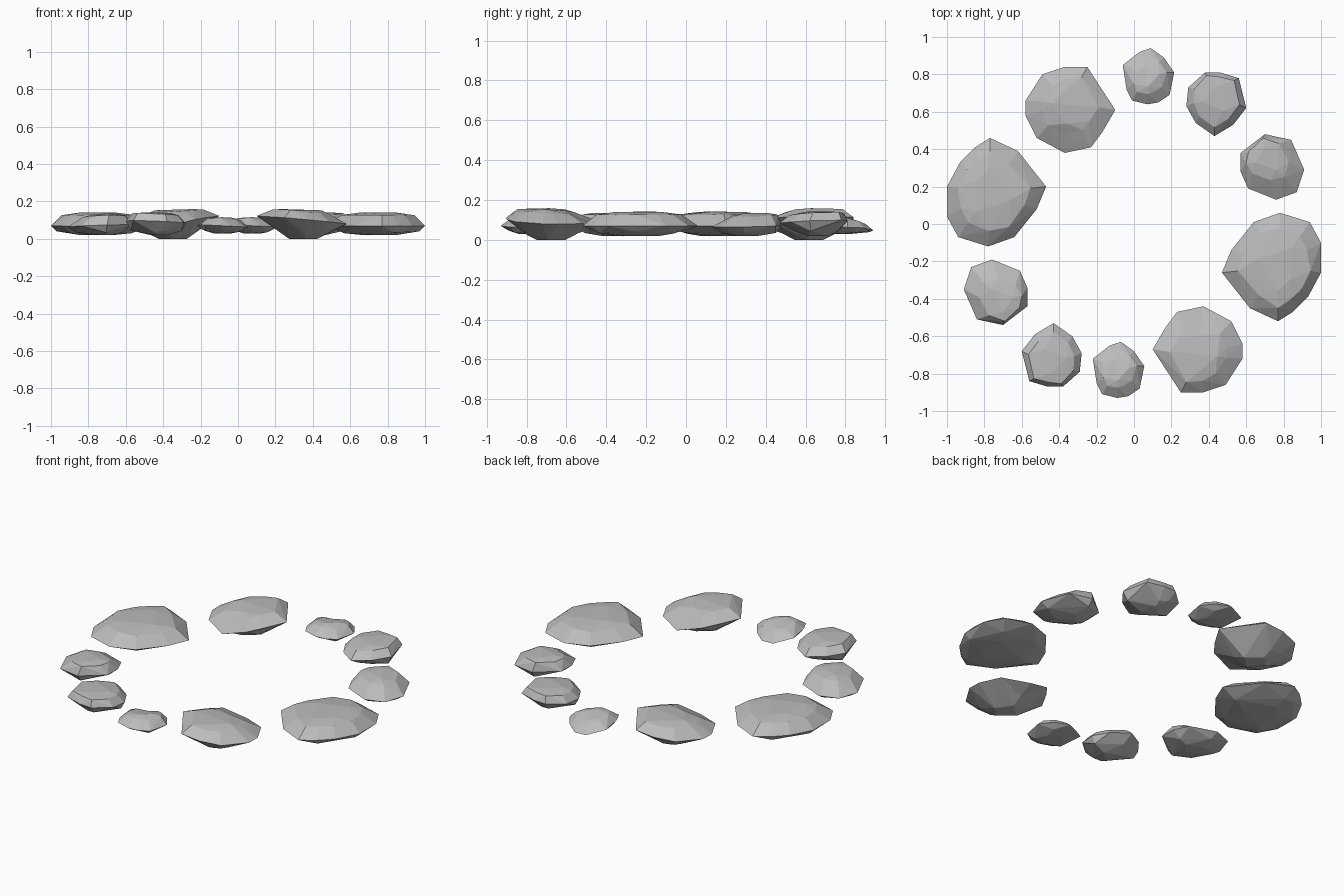
import bpy
import bmesh
import math
import random
from mathutils import Vector

if "Cube" in bpy.data.objects:
    bpy.data.objects.remove(bpy.data.objects["Cube"])

random.seed(7)
CM = 0.01  # outlines and heights are written in hundredths
NONE = Vector((0, 0))

# One plain stone colour
stone = bpy.data.materials.new("grey stone")
stone.use_nodes = True
stone_colour = (0.5, 0.5, 0.5, 1)
stone.diffuse_color = stone_colour
stone.node_tree.nodes["Principled BSDF"].inputs["Base Color"].default_value = stone_colour


def ring(bm, outline, shift, scale, height, tilt, wobble, step=1):
    """Add one scaled copy of the outline as a ring of points."""
    middle = sum(outline, Vector((0, 0))) / len(outline)
    for point in outline[::step]:
        reach = (point - middle) * scale * (1 + random.uniform(-wobble, wobble) * 2)
        spot = middle + shift + reach
        lift = tilt.dot(reach) + random.uniform(-wobble, wobble) * 6 * CM
        bm.verts.new((spot.x, spot.y, height + lift))


def make_stone(name, outline, bottom, waist, top, cap, shift, tilt,
               belly=0.72, dent=None, turn=math.pi, move=(0, -6)):
    """Wrap rings of points in a faceted hull, then place it and its opposite twin."""
    outline = [Vector(p) * CM for p in outline]
    bottom, waist, top = bottom * CM, waist * CM, top * CM
    shift, tilt, move = Vector(shift) * CM, Vector(tilt) * CM, Vector(move) * CM
    bm = bmesh.new()
    # underside, belly, widest edge, shoulder and cap
    ring(bm, outline, NONE, belly * 0.5, bottom, NONE, 0, 3)
    ring(bm, outline, NONE, belly, bottom + (waist - bottom) * 0.3, NONE, 0.1, 2)
    ring(bm, outline, NONE, 1, waist, tilt, 0)
    ring(bm, outline, shift, cap, waist + (top - waist) * 0.8, tilt, 0.04)
    ring(bm, outline, shift, cap * 0.6, top, tilt * 0.5, 0.03, 3)
    bmesh.ops.convex_hull(bm, input=bm.verts)
    loose = [v for v in bm.verts if not v.link_faces]
    bmesh.ops.delete(bm, geom=loose, context="VERTS")
    # chipped hollow in the upper side
    if dent:
        spot = Vector(dent) * CM
        for v in bm.verts:
            gap = (v.co.xy - spot).length
            if v.co.z > waist - CM and gap < 0.14:
                v.co.z -= 0.04 * (1 - gap / 0.14)
    bmesh.ops.recalc_face_normals(bm, faces=bm.faces)
    mesh = bpy.data.meshes.new(name)
    bm.to_mesh(mesh)
    bm.free()
    mesh.materials.append(stone)
    back = bpy.data.objects.new(name + "_back", mesh)
    front = bpy.data.objects.new(name + "_front", mesh)
    front.rotation_euler.z = turn
    front.location = (move.x, move.y, 0)
    for ob in (back, front):
        bpy.context.collection.objects.link(ob)


make_stone("broad_stone",
           [(-77, 46), (-62, 39), (-47, 20), (-52, 8), (-64, -7), (-78, -12),
            (-94, -7), (-100, 4), (-100, 20), (-93, 33), (-85, 41)],
           bottom=2, waist=7, top=14, cap=0.72, shift=(0, 0), tilt=(0, 0), belly=0.82)

make_stone("angular_stone",
           [(-37, 84), (-25, 84), (-21, 76), (-10, 61), (-17, 49), (-23, 41),
            (-37, 38), (-52, 46), (-58, 58), (-58, 66), (-49, 80)],
           bottom=0, waist=10, top=15.5, cap=0.66, shift=(0, 1), tilt=(9, 2),
           belly=0.62, dent=(-36, 42))

# The pebble's twin keeps the same heading
make_stone("pebble",
           [(3, 92), (9, 94), (16, 89), (21.5, 81), (19, 69), (13, 65),
            (7, 64), (-1, 66), (-4, 72), (-6, 85)],
           bottom=3, waist=7, top=11.5, cap=0.66, shift=(0, 1), tilt=(-5, 0),
           dent=(4, 90), turn=0, move=(-16, -157))

make_stone("flat_topped_stone",
           [(46, 81), (56, 78), (60, 62), (53, 53), (43, 47), (33, 54),
            (28, 63), (29, 73), (38, 81)],
           bottom=2, waist=9, top=14, cap=0.8, shift=(0, 1), tilt=(4, 3))

make_stone("ridged_stone",
           [(70, 48), (84, 45), (91, 29), (87, 17), (76, 13), (61, 19),
            (57, 28), (57, 38)],
           bottom=2, waist=7, top=13.5, cap=0.64, shift=(-2, 4), tilt=(-3, 2))
